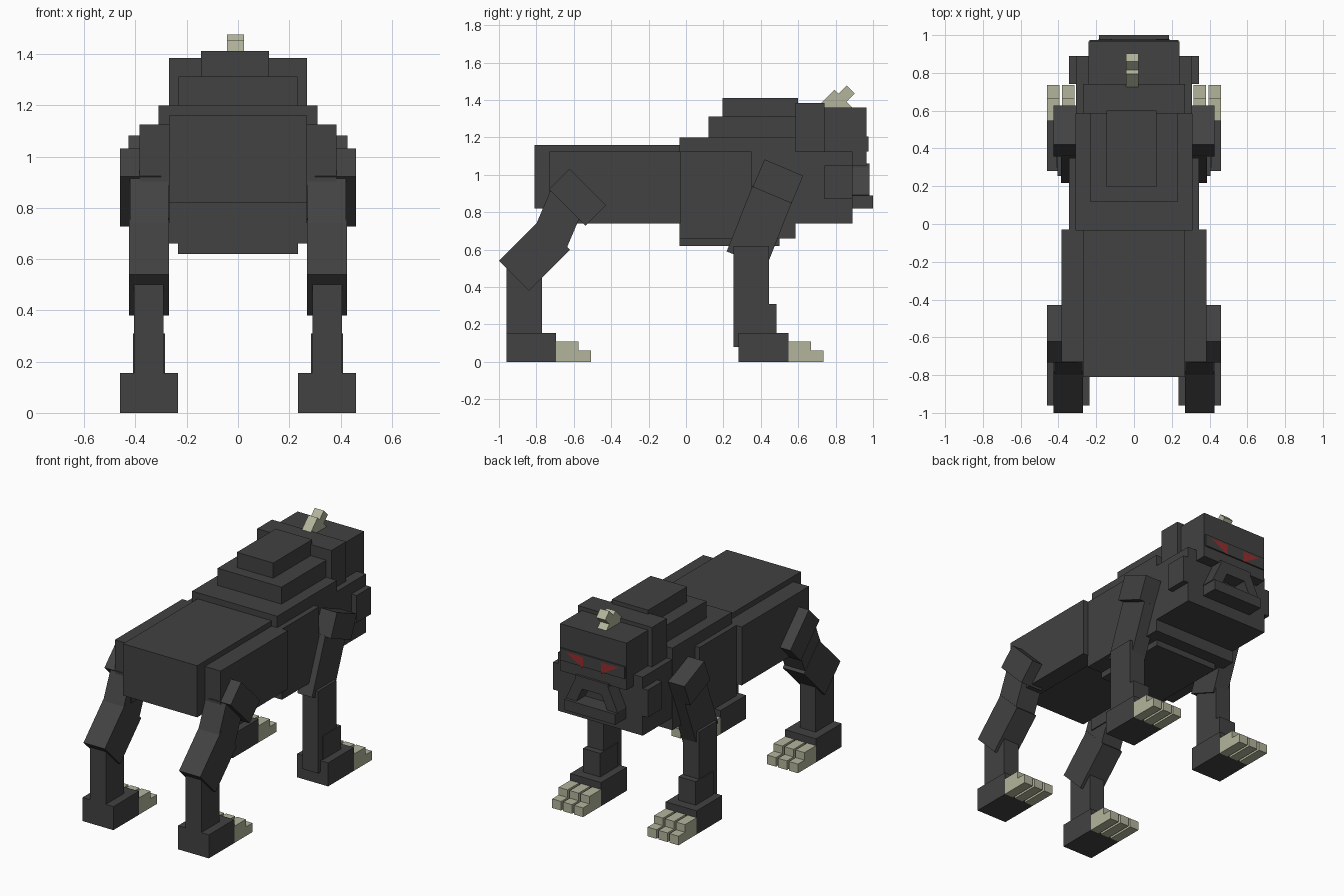
import bpy
from math import radians

default = bpy.data.objects.get("Cube")
if default:
    bpy.data.objects.remove(default, do_unlink=True)


def material(name, colour):
    m = bpy.data.materials.new(name)
    m.use_nodes = True
    m.diffuse_color = (*colour, 1)
    m.node_tree.nodes["Principled BSDF"].inputs["Base Color"].default_value = (*colour, 1)
    return m


FUR = material("charcoal fur", (0.054, 0.054, 0.054))
BONE = material("pale bone", (0.45, 0.46, 0.33))
RED = material("red eye", (0.32, 0.027, 0.027))


def tilted(name, x, centre, size, angle=0, mat=FUR, roll=0):
    """Box spanning x, with a (y, z) centre and size, pitched about x."""
    bpy.ops.mesh.primitive_cube_add(size=1)
    ob = bpy.context.object
    ob.name = name
    ob.location = ((x[0] + x[1]) / 2, *centre)
    ob.scale = (abs(x[1] - x[0]), *size)
    ob.rotation_euler = (radians(angle), radians(roll), 0)
    ob.data.materials.append(mat)
    return ob


def box(name, x, y, z, mat=FUR):
    """Upright box from its ranges."""
    return tilted(name, x, ((y[0] + y[1]) / 2, (z[0] + z[1]) / 2),
                  (y[1] - y[0], z[1] - z[0]), 0, mat)


def wide(name, half, y, z, mat=FUR):
    """Box centred across the body."""
    return box(name, (-half, half), y, z, mat)


# Torso and stepped back
wide("rear_body", 0.27, (-0.81, 0), (0.82, 1.16))
wide("chest", 0.31, (-0.035, 0.585), (0.66, 1.2))
wide("belly", 0.235, (-0.035, 0.5), (0.62, 0.7))
wide("lower_hump", 0.233, (0.12, 0.6), (1.15, 1.312))
box("upper_hump", (-0.145, 0.12), (0.195, 0.6), (1.25, 1.412))

# Neck and head
wide("collar", 0.27, (0.585, 0.74), (0.74, 1.385))
wide("neck", 0.308, (0.58, 0.89), (0.74, 1.125))
wide("head", 0.242, (0.7, 0.965), (1.05, 1.36))
wide("eye_band", 0.235, (0.85, 0.975), (1.125, 1.205))
wide("upper_lip", 0.12, (0.85, 0.98), (0.98, 1.06))
wide("chin", 0.185, (0.74, 1.0), (0.82, 0.89))

# Crest on the head
crest = (-0.043, 0.023)
tilted("crest_front", crest, (0.795, 1.36), (0.134, 0.134), 45, BONE)
tilted("crest_back", crest, (0.835, 1.41), (0.13, 0.06), 45, BONE)


def foot(label, s, y):
    """Paw with three stepped claws."""
    box(label + "_foot", (s * 0.235, s * 0.46), y, (0, 0.155))
    for i in range(3):
        inner = 0.235 + i * 0.08
        x = (s * inner, s * (inner + 0.065))
        box(f"{label}_claw_base_{i}", x, (y[1], y[1] + 0.12), (0, 0.11), BONE)
        box(f"{label}_claw_tip_{i}", x, (y[1] + 0.12, y[1] + 0.188), (0, 0.06), BONE)


for side, s in (("left", 1), ("right", -1)):
    def span(a, b):
        return (s * a, s * b)

    # Side panels
    box(side + "_flank", span(0.265, 0.385), (-0.73, -0.03), (0.74, 1.125))
    box(side + "_chest_plate", span(0.3, 0.345), (-0.035, 0.35), (0.66, 1.125))
    box(side + "_cheek", span(0.3, 0.345), (0.74, 0.89), (0.87, 1.05))
    tilted(side + "_jowl", span(0.085, 0.155), (0.92, 0.955), (0.12, 0.17), 0, FUR, -s * 25)

    # Angry triangular eye
    eye = bpy.data.meshes.new(side + "_eye")
    eye.from_pydata([(s * 0.19, 0.978, 1.19), (s * 0.065, 0.978, 1.19),
                     (s * 0.065, 0.978, 1.115)], [],
                    [(0, 1, 2) if s > 0 else (2, 1, 0)])
    eye.materials.append(RED)
    bpy.context.collection.objects.link(bpy.data.objects.new(side + "_eye", eye))

    # Front leg
    front = side + "_front"
    tilted(front + "_shoulder", span(0.28, 0.427), (0.492, 0.965), (0.225, 0.16), -23)
    tilted(front + "_upper_leg", span(0.28, 0.387), (0.393, 0.725), (0.228, 0.38), -21.5)
    box(front + "_lower_leg", span(0.29, 0.405), (0.255, 0.445), (0.08, 0.62))
    box(front + "_ankle", span(0.285, 0.41), (0.3, 0.485), (0.1, 0.31))
    foot(front, s, (0.28, 0.547))

    # Hind leg
    hind = side + "_hind"
    tilted(hind + "_hip", span(0.3, 0.46), (-0.58, 0.88), (0.275, 0.155), -45)
    tilted(hind + "_thigh", span(0.272, 0.422), (-0.68, 0.765), (0.2, 0.27), -23)
    tilted(hind + "_shank", span(0.27, 0.425), (-0.81, 0.57), (0.31, 0.226), 45)
    box(hind + "_lower_leg", span(0.29, 0.405), (-0.96, -0.77), (0.1, 0.505))
    foot(hind, s, (-0.96, -0.695))
